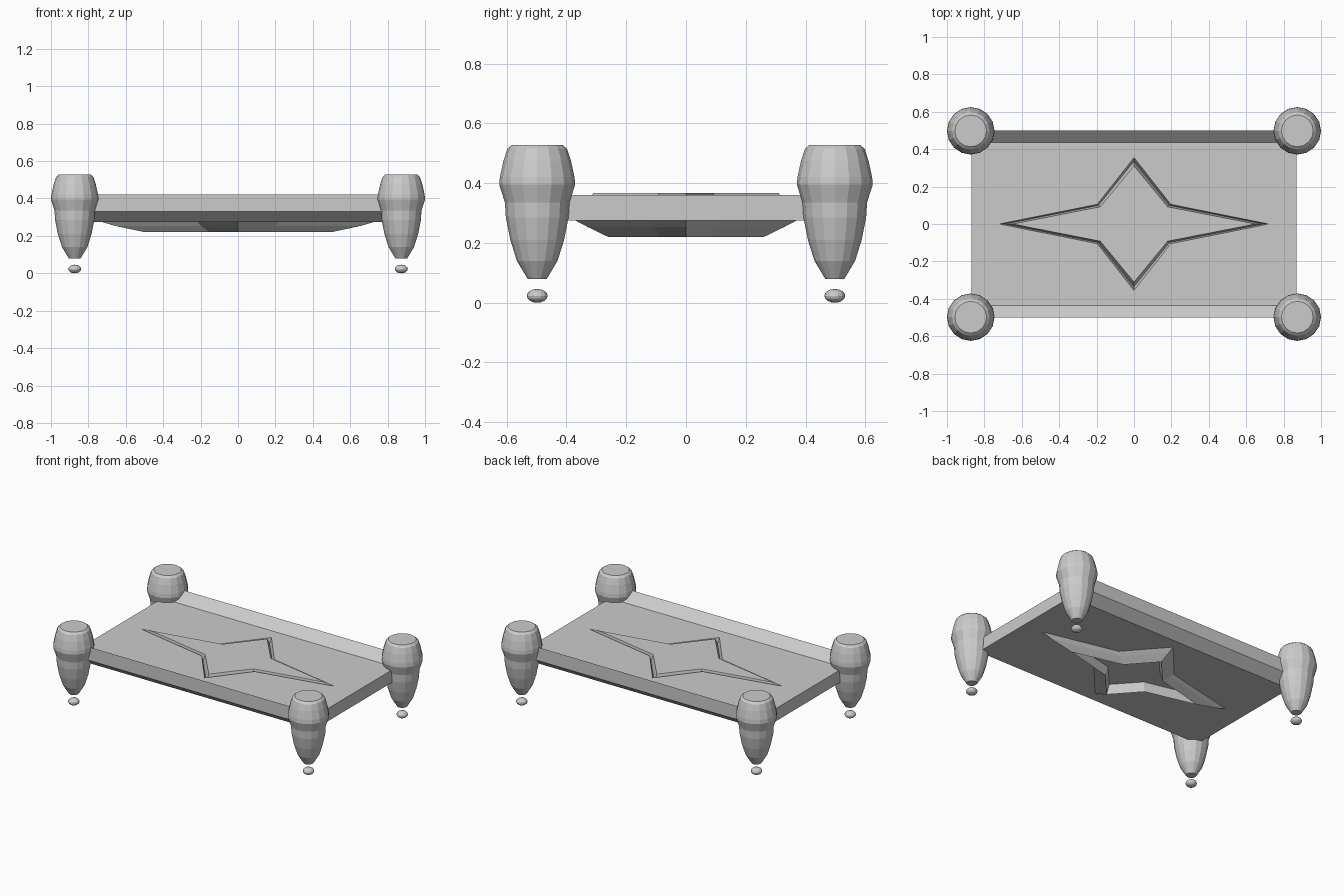
import bpy, bmesh
from math import cos, sin, pi

if "Cube" in bpy.data.objects:
    bpy.data.objects.remove(bpy.data.objects["Cube"])


def finish(name, bm):
    bmesh.ops.remove_doubles(bm, verts=bm.verts, dist=0.0001)
    bmesh.ops.recalc_face_normals(bm, faces=bm.faces)
    me = bpy.data.meshes.new(name)
    bm.to_mesh(me)
    bm.free()
    ob = bpy.data.objects.new(name, me)
    bpy.context.collection.objects.link(ob)
    return ob


def lathe(name, profile, centre, sides=16):
    bm = bmesh.new()
    rings = [[bm.verts.new((centre[0] + r * cos(2 * pi * i / sides),
                            centre[1] + r * sin(2 * pi * i / sides), z))
              for i in range(sides)] for r, z in profile]
    for a, b in zip(rings, rings[1:]):
        for i in range(sides):
            j = (i + 1) % sides
            bm.faces.new((a[i], a[j], b[j], b[i]))
    bm.faces.new(rings[0])
    bm.faces.new(rings[-1])
    return finish(name, bm)


def ring(bm, tx, ty, nx, ny, z):
    # eight points: long tips, short tips and the notches between them
    pts = [(tx, 0), (nx, ny), (0, ty), (-nx, ny),
           (-tx, 0), (-nx, -ny), (0, -ty), (nx, -ny)]
    return [bm.verts.new((x, y, z)) for x, y in pts]


# Table slab: star groove pressed through a sheet with upturned long edges
X, Y, Y2 = 0.87, 0.435, 0.5
bm = bmesh.new()
top = [(X, Y, X, Y, 0.36),
       (0.72, 0.355, 0.197, 0.105, 0.36),
       (0.69, 0.335, 0.19, 0.099, 0.325),
       (0.65, 0.31, 0.18, 0.092, 0.368)]
bottom = [(X, Y, X, Y, 0.275),
          (0.73, 0.37, 0.22, 0.118, 0.275),
          (0.66, 0.33, 0.197, 0.106, 0.254),
          (0.50, 0.26, 0.155, 0.085, 0.22),
          (0.46, 0.235, 0.142, 0.076, 0.28)]
outer = []
for levels in (top, bottom):
    rings = [ring(bm, *lv) for lv in levels]
    outer.append(rings[0])
    for a, b in zip(rings, rings[1:]):
        for i in range(8):
            j = (i + 1) % 8
            bm.faces.new((a[i], a[j], b[j], b[i]))
    mid = bm.verts.new((0, 0, levels[-1][-1]))
    for i in range(8):
        bm.faces.new((rings[-1][i], rings[-1][(i + 1) % 8], mid))

# Upturned long edges and slab ends
t, b = outer
rails = {}
for s, (p, m, q) in ((1, (1, 2, 3)), (-1, (7, 6, 5))):
    hi = [bm.verts.new((x, s * Y2, 0.42)) for x in (X, 0, -X)]
    lo = [bm.verts.new((x, s * Y2, 0.33)) for x in (X, 0, -X)]
    rails[s] = (hi, lo)
    ti, bi = [t[k] for k in (p, m, q)], [b[k] for k in (p, m, q)]
    for u, v in ((ti, hi), (hi, lo), (lo, bi)):
        for k in (0, 1):
            bm.faces.new((u[k], u[k + 1], v[k + 1], v[k]))
for k, c, f, n in ((0, 0, 1, 7), (2, 4, 3, 5)):
    bm.faces.new((t[c], t[f], b[f], b[c]))
    bm.faces.new((t[c], t[n], b[n], b[c]))
    for s, e in ((1, f), (-1, n)):
        hi, lo = rails[s]
        bm.faces.new((t[e], hi[k], lo[k], b[e]))
finish("table_slab", bm)

# Faceted legs with small flattened feet
leg = [(0.032, 0.08), (0.068, 0.14), (0.09, 0.21), (0.105, 0.285),
       (0.108, 0.335), (0.127, 0.395), (0.125, 0.42),
       (0.113, 0.475), (0.10, 0.515), (0.085, 0.528)]
for sx, side in ((-1, "left"), (1, "right")):
    for sy, end in ((-1, "front"), (1, "back")):
        c = (sx * 0.873, sy * 0.498)
        lathe(f"{end}_{side}_leg", leg, c)
        bm = bmesh.new()
        bmesh.ops.create_uvsphere(bm, u_segments=16, v_segments=8, radius=1)
        for v in bm.verts:
            v.co = (c[0] + v.co.x * 0.035, c[1] + v.co.y * 0.035,
                    0.023 + v.co.z * 0.023)
        finish(f"{end}_{side}_foot", bm)
